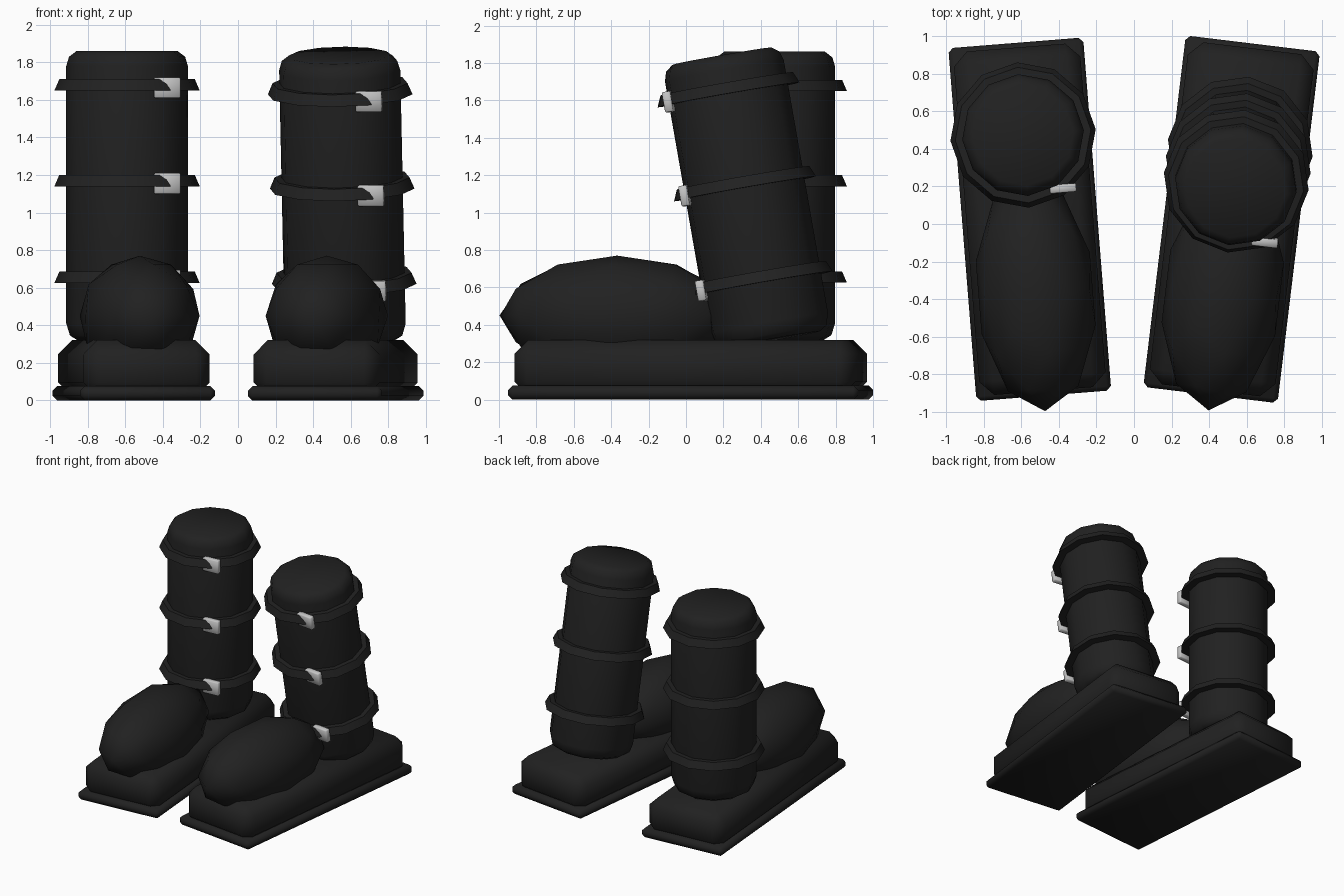
import bpy, bmesh, math
from mathutils import Matrix, Vector

cube = bpy.data.objects.get("Cube")
if cube:
    bpy.data.objects.remove(cube, do_unlink=True)


def make_material(name, value):
    mat = bpy.data.materials.new(name)
    mat.use_nodes = True
    color = (value, value, value, 1)
    mat.diffuse_color = color
    mat.node_tree.nodes["Principled BSDF"].inputs["Base Color"].default_value = color
    return mat


black = make_material("black rubber", 0.015)
steel = make_material("light grey metal", 0.55)


def finish(name, bm, matrix, mat, angle=50):
    bmesh.ops.recalc_face_normals(bm, faces=bm.faces)
    bm.transform(matrix)
    mesh = bpy.data.meshes.new(name)
    bm.to_mesh(mesh)
    bm.free()
    mesh.materials.append(mat)
    mesh.shade_smooth()
    mesh.set_sharp_from_angle(angle=math.radians(angle))
    obj = bpy.data.objects.new(name, mesh)
    bpy.context.collection.objects.link(obj)


def box(name, center, size, bevel, matrix, mat, angle=50):
    bm = bmesh.new()
    bmesh.ops.create_cube(bm, size=1)
    bm.transform(Matrix.Translation(center) @ Matrix.Diagonal((*size, 1)))
    bmesh.ops.bevel(bm, geom=bm.edges[:], offset=bevel, segments=1,
                    affect='EDGES', profile=0.5)
    finish(name, bm, matrix, mat, angle)


def lathe(name, profile, matrix, mat, closed=False, sides=12):
    """Revolve (radius, height) points; closed joins last to first, else caps."""
    bm = bmesh.new()
    rings = []
    for r, z in profile:
        rings.append([bm.verts.new((r * math.cos(math.tau * i / sides),
                                    r * math.sin(math.tau * i / sides), z))
                      for i in range(sides)])
    pairs = list(zip(rings, rings[1:]))
    if closed:
        pairs.append((rings[-1], rings[0]))
    else:
        bm.faces.new(rings[0])
        bm.faces.new(rings[-1])
    for a, b in pairs:
        for i in range(sides):
            j = (i + 1) % sides
            bm.faces.new((a[i], a[j], b[j], b[i]))
    finish(name, bm, matrix, mat)


SHAFT = [(0.265, 0), (0.305, 0.025), (0.325, 0.09),
         (0.325, 1.46), (0.31, 1.51), (0.27, 1.54)]
BAND = [(0.30, -0.03), (0.388, -0.03), (0.362, 0.03), (0.30, 0.03)]


def boot(side, x, turn, lean, shaft_y):
    place = (Matrix.Translation((x, 0.025, 0))
             @ Matrix.Rotation(math.radians(turn), 4, 'Z'))

    # Outsole and thick midsole
    box(side + "_outsole", (0, 0, 0.0375), (0.72, 1.885, 0.075), 0.024, place, black)
    box(side + "_midsole", (0, 0, 0.17), (0.675, 1.835, 0.30), 0.075, place, black)

    # Rounded toe
    bm = bmesh.new()
    bmesh.ops.create_icosphere(bm, subdivisions=2, radius=1)
    bm.transform(Matrix.Translation((0, -0.395, 0.45))
                 @ Matrix.Diagonal((0.32, 0.63, 0.32, 1)))
    finish(side + "_toe", bm, place, black)

    # Shaft with bands and buckles, leaning forward as one
    upright = (place @ Matrix.Translation((0, shaft_y, 0.32))
               @ Matrix.Rotation(math.radians(lean), 4, 'X'))
    lathe(side + "_shaft", SHAFT, upright, black)
    for level, z in (("lower", 0.335), ("middle", 0.85), ("upper", 1.36)):
        lathe(f"{side}_{level}_band", BAND,
              upright @ Matrix.Translation((0, 0, z)), black, closed=True)
        box(f"{side}_{level}_buckle", (0.19, -0.30, z - 0.015), (0.14, 0.045, 0.11),
            0.006, upright, steel)


boot("right", -0.555, 4.56, 0, 0.45)
boot("left", 0.52, -6.9, 10, 0.435)
